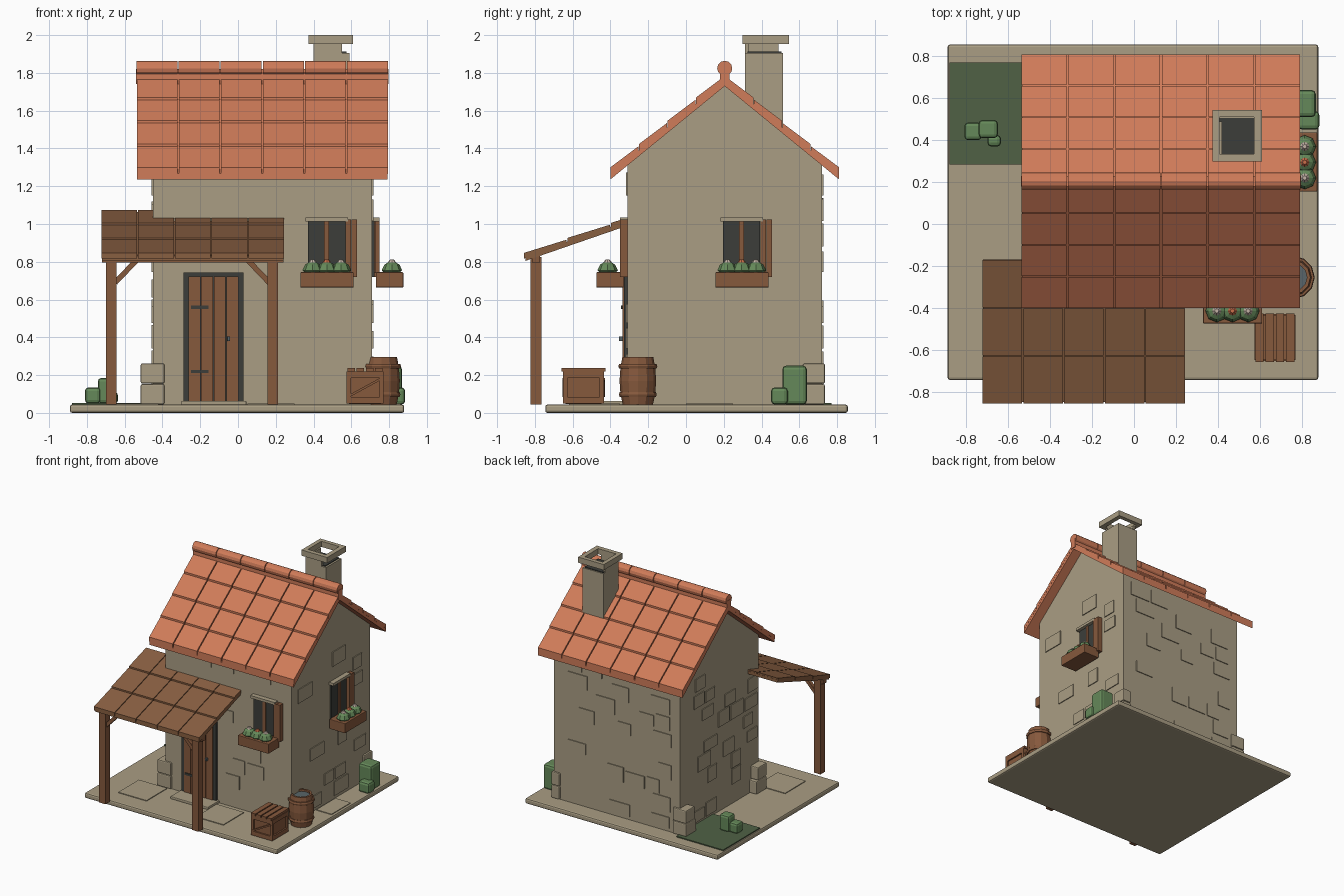
import bpy, bmesh, math, random
from mathutils import Vector, Matrix

if "Cube" in bpy.data.objects:
    bpy.data.objects.remove(bpy.data.objects["Cube"])

random.seed(4)

def material(name, r, g, b):
    m = bpy.data.materials.new(name)
    m.diffuse_color = (r, g, b, 1)
    m.use_nodes = True
    m.node_tree.nodes["Principled BSDF"].inputs["Base Color"].default_value = m.diffuse_color
    return m

STONE = material("stone", 0.40, 0.34, 0.23)
TILE = material("clay tile", 0.63, 0.20, 0.10)
WOOD = material("wood", 0.24, 0.10, 0.046)
PLANK = material("porch plank", 0.25, 0.115, 0.053)
DARK = material("dark iron", 0.045, 0.048, 0.042)
LEAF = material("leaf green", 0.13, 0.25, 0.10)
GRASS = material("grass", 0.08, 0.12, 0.06)
RED = material("red petal", 0.60, 0.16, 0.07)
PALE = material("pale petal", 0.55, 0.45, 0.38)
WATER = material("slate water", 0.10, 0.13, 0.14)

def finish(bm, name, mat, bevel=0.0, smooth=False):
    bmesh.ops.recalc_face_normals(bm, faces=bm.faces)
    me = bpy.data.meshes.new(name)
    bm.to_mesh(me)
    bm.free()
    me.materials.append(mat)
    ob = bpy.data.objects.new(name, me)
    bpy.context.collection.objects.link(ob)
    if bevel:
        mod = ob.modifiers.new("bevel", 'BEVEL')
        mod.width, mod.segments, mod.limit_method = bevel, 2, 'ANGLE'
    if smooth:
        for p in me.polygons:
            p.use_smooth = True
    return ob

def prism(bm, pts, x0, x1):
    """Extrude a y-z profile along x."""
    a = [bm.verts.new((x0, y, z)) for y, z in pts]
    b = [bm.verts.new((x1, y, z)) for y, z in pts]
    n = len(pts)
    bm.faces.new(a)
    bm.faces.new(b[::-1])
    for i in range(n):
        bm.faces.new((a[i], b[i], b[(i + 1) % n], a[(i + 1) % n]))

def boxes(name, mat, items, bevel=0.0):
    """One object from boxes given as x0, x1, y0, y1, z0, z1."""
    bm = bmesh.new()
    for x0, x1, y0, y1, z0, z1 in items:
        prism(bm, [(y0, z0), (y1, z0), (y1, z1), (y0, z1)], x0, x1)
    return finish(bm, name, mat, bevel)

def strut(name, mat, p, q, w, d):
    """Square bar from p to q."""
    p, q = Vector(p), Vector(q)
    v = q - p
    rot = v.to_track_quat('Z', 'Y').to_matrix().to_4x4()
    bm = bmesh.new()
    bmesh.ops.create_cube(bm, size=1, matrix=Matrix.Translation((p + q) / 2) @ rot
                          @ Matrix.Diagonal((w, d, v.length, 1)))
    return finish(bm, name, mat)

def lathe(name, mat, prof, cx, cy, n=16, smooth=False):
    bm = bmesh.new()
    rings = [[bm.verts.new((cx + r * math.cos(2 * math.pi * i / n),
                            cy + r * math.sin(2 * math.pi * i / n), z))
              for i in range(n)] for r, z in prof]
    for a, b in zip(rings, rings[1:]):
        for i in range(n):
            bm.faces.new((a[i], a[(i + 1) % n], b[(i + 1) % n], b[i]))
    bm.faces.new(rings[0])
    bm.faces.new(rings[-1])
    return finish(bm, name, mat, smooth=smooth)

# Ground
boxes("ground_slab", STONE, [(-0.89, 0.88, -0.745, 0.857, 0, 0.044)], 0.012)
boxes("pavers", STONE, [(-0.68, -0.42, -0.60, -0.33, 0.04, 0.05),
                        (0.05, 0.30, -0.62, -0.35, 0.04, 0.05),
                        (0.72, 0.86, 0.0, 0.25, 0.04, 0.05)])
boxes("door_step", STONE, [(-0.30, 0.045, -0.46, -0.30, 0.04, 0.064)], 0.006)
boxes("grass_patch", GRASS, [(-0.88, -0.45, 0.285, 0.77, 0.04, 0.052)])

# House body and gable
YF, YB, XL, XR, YM = -0.31, 0.72, -0.45, 0.71, 0.205
K = 0.816
boxes("walls", STONE, [(XL, XR, YF, YB, 0.04, 1.31)])
bm = bmesh.new()
prism(bm, [(YF, 1.31), (YB, 1.31), (YM, 1.31 + K * (YM - YF))], XL, XR)
finish(bm, "gable", STONE)

# Raised wall stones, scattered in courses and kept clear of openings
def clear(u, w, z, h, holes):
    return all(u + w < a or u > b or z + h < c or z > d for a, b, c, d in holes)

T = 0.007
walls = [(XL, XR, [(-0.32, 0.06, 0, 0.77), (0.31, 0.66, 0.6, 1.06)],
          lambda a, b: (a, b, YF - T, YF)),
         (XL, XR, [], lambda a, b: (a, b, YB, YB + T)),
         (YF, YB, [(0.13, 0.48, 0.6, 1.06)], lambda a, b: (XR, XR + T, a, b)),
         (YF, YB, [], lambda a, b: (XL - T, XL, a, b))]
stones = []
for lo, hi, holes, place in walls:
    for row in range(9):
        u, z = lo + random.uniform(0.01, 0.1), 0.07 + row * 0.135
        while u < hi - 0.2:
            w, h = random.uniform(0.11, 0.19), random.uniform(0.09, 0.125)
            if random.random() < 0.4 and clear(u, w, z, h, holes):
                stones.append(place(u, u + w) + (z, z + h))
            u += w + 0.02
boxes("wall_stones", STONE, stones)

# Corner stones at the foot of three corners
quoins = []
for sx, sy in ((-1, -1), (-1, 1), (1, 1)):
    cx, cy = (XL if sx < 0 else XR), (YF if sy < 0 else YB)
    for i, (a, b) in enumerate(((0.12, 0.06), (0.10, 0.06))):
        ox = 0.065 if sx < 0 else 0.015
        xs, ys = sorted((cx + sx * ox, cx - sx * b)), sorted((cy + sy * 0.015, cy - sy * a))
        quoins.append((*xs, *ys, 0.045 + i * 0.11, 0.152 + i * 0.11))
boxes("corner_stones", STONE, quoins, 0.008)

# Tiled roof: underlay, stepped tiles on both slopes, ridge
X0, X1, RUN = -0.54, 0.797, 0.605
def under(d):                      # underside height at distance d from the ridge
    return 1.73 - K * d
bm = bmesh.new()
prism(bm, [(YM - RUN, under(RUN)), (YM, under(0)), (YM + RUN, under(RUN)),
           (YM + RUN, under(RUN) + 0.03), (YM, under(0) + 0.03),
           (YM - RUN, under(RUN) + 0.03)], X0 + 0.005, X1 - 0.005)
finish(bm, "roof_underlay", TILE)
bm = bmesh.new()
step = (X1 - X0) / 6
for side in (-1, 1):
    for r in range(4):
        d1, d0 = RUN * (1 - r / 4), RUN * (1 - (r + 1) / 4) + 0.004
        prof = [(YM + side * d1, under(d1) + 0.028), (YM + side * d0, under(d0) + 0.028),
                (YM + side * d0, under(d0) + 0.054), (YM + side * d1, under(d1) + 0.064)]
        for c in range(6):
            prism(bm, prof, X0 + c * step + 0.004, X0 + (c + 1) * step - 0.004)
finish(bm, "roof_tiles", TILE)
bm = bmesh.new()
for c in range(6):
    prism(bm, [(YM + 0.04 * math.cos(a * math.pi / 6), 1.824 + 0.04 * math.sin(a * math.pi / 6))
               for a in range(12)], X0 + c * step + 0.003, X0 + (c + 1) * step - 0.003)
prism(bm, [(YM - 0.025, 1.74), (YM + 0.025, 1.74), (YM + 0.025, 1.82), (YM - 0.025, 1.82)], X0, X1)
finish(bm, "ridge_tiles", TILE)

# Chimney
boxes("chimney_shaft", STONE, [(0.40, 0.59, 0.313, 0.513, 1.44, 1.905),
                               (0.40, 0.55, 0.313, 0.333, 1.90, 1.955),
                               (0.40, 0.42, 0.333, 0.49, 1.90, 1.955)])
boxes("chimney_flue", DARK, [(0.407, 0.575, 0.325, 0.505, 1.90, 1.912)])
boxes("chimney_cap", STONE, [(0.374, 0.408, 0.298, 0.545, 1.953, 2.0),
                             (0.572, 0.61, 0.298, 0.545, 1.953, 2.0),
                             (0.408, 0.572, 0.298, 0.335, 1.953, 2.0),
                             (0.408, 0.572, 0.511, 0.545, 1.953, 2.0)])

# Porch roof, posts and braces
def porch(y):
    return 0.847 + 0.345 * (y + 0.858)
bm = bmesh.new()
prism(bm, [(y, porch(y) - o) for y, o in ((-0.85, 0.045), (-0.17, 0.045), (-0.17, 0.02),
                                          (-0.85, 0.02))], -0.72, 0.24)
for r in range(3):
    a, b = -0.858 + r * 0.23, -0.858 + (r + 1) * 0.23 - 0.005
    for c in range(5):
        x = -0.726 + c * 0.1945
        prism(bm, [(a, porch(a) - 0.03), (b, porch(b) - 0.03), (b, porch(b) - 0.008),
                   (a, porch(a))], x + 0.003, x + 0.1915)
finish(bm, "porch_roof", PLANK)
boxes("porch_posts", WOOD, [(-0.70, -0.642, -0.822, -0.765, 0.044, 0.825),
                            (0.155, 0.213, -0.822, -0.765, 0.044, 0.825)])
boxes("porch_beam", WOOD, [(-0.72, 0.24, -0.815, -0.772, 0.795, 0.83)])
for x, s in ((-0.65, 1), (0.165, -1)):
    strut("porch_brace", WOOD, (x, -0.793, 0.69), (x + s * 0.11, -0.793, 0.805), 0.028, 0.028)

# Door
boxes("door_frame", DARK, [(-0.288, 0.028, -0.328, -0.30, 0.05, 0.742)])
boxes("door_planks", WOOD, [(-0.262 + i * 0.067, -0.199 + i * 0.067, -0.336, -0.32, 0.062, 0.722)
                            for i in range(4)])
boxes("door_hinges", DARK, [(-0.25, -0.155, -0.343, -0.33, z, z + 0.018) for z in (0.55, 0.21)])
boxes("door_handle", WATER, [(-0.058, -0.042, -0.355, -0.33, 0.38, 0.405)], 0.004)

# Windows with lintel, shutter and flower box; u runs along the wall, d outward
def window(tag, place):
    def put(name, mat, items, bevel=0.0):
        boxes(tag + name, mat, [place(*i[:4]) + i[4:] for i in items], bevel)
    put("_pane", DARK, [(-0.10, 0.098, -0.01, 0.012, 0.72, 1.015)])
    put("_mullion", WOOD, [(-0.014, 0.012, 0, 0.02, 0.74, 1.012)])
    put("_lintel", STONE, [(-0.112, 0.112, -0.01, 0.04, 1.013, 1.035)])
    put("_shutter", WOOD, [(0.10, 0.128, 0, 0.04, 0.72, 1.025), (0.131, 0.16, 0, 0.04, 0.72, 1.025)])
    put("_flower_box", WOOD, [(-0.14, 0.142, 0.02, 0.165, 0.664, 0.745)], 0.004)
    for i, u in enumerate((-0.075, 0, 0.075)):
        x0, _, y0, _ = place(u, u, 0.105, 0.105)
        lathe(tag + "_plant", LEAF, [(0.03, 0.73), (0.054, 0.755), (0.04, 0.785), (0.015, 0.80)],
              x0, y0, 8)
        lathe(tag + "_blossom", RED if i == 1 else PALE,
              [(0.012, 0.785), (0.022, 0.797), (0.010, 0.812)], x0, y0, 8)

window("front_window", lambda a, b, c, d: (0.47 + a, 0.47 + b, YF - d, YF - c))
window("side_window", lambda a, b, c, d: (XR + c, XR + d, 0.295 + a, 0.295 + b))

# Barrel
BX, BY = 0.76, -0.255
lathe("barrel", WOOD, [(0.08, 0.044), (0.092, 0.10), (0.097, 0.17), (0.092, 0.24), (0.082, 0.295),
                       (0.066, 0.295), (0.066, 0.27)], BX, BY, 12)
for z, r in ((0.085, 0.096), (0.235, 0.099)):
    lathe("barrel_hoop", WOOD, [(r, z), (r + 0.004, z + 0.012), (r, z + 0.025)], BX, BY, 12)
lathe("barrel_water", WATER, [(0.066, 0.268), (0.066, 0.28)], BX, BY, 12)

# Crate with slats and a diagonal on each long side
CX0, CX1, CY0, CY1 = 0.575, 0.77, -0.65, -0.435
boxes("crate_core", WOOD, [(CX0 + 0.012, CX1 - 0.012, CY0 + 0.012, CY1 - 0.012, 0.046, 0.215)])
boxes("crate_rails", WOOD, [(CX0, CX1, CY0, CY1, 0.05, 0.085), (CX0, CX1, CY0, CY1, 0.185, 0.22)])
boxes("crate_slats", WOOD, [(CX0 + 0.004 + i * 0.049, CX0 + 0.044 + i * 0.049, CY0 - 0.008,
                             CY1 + 0.008, 0.22, 0.238) for i in range(4)])
for y in (CY0 + 0.006, CY1 - 0.006):
    strut("crate_diagonal", WOOD, (CX0 + 0.015, y, 0.09), (CX1 - 0.015, y, 0.18), 0.022, 0.012)
boxes("crate_corners", WOOD, [(x, x + 0.022, y, y + 0.022, 0.05, 0.22)
                              for x in (CX0, CX1 - 0.022) for y in (CY0, CY1 - 0.022)])

# Rounded shrubs
boxes("right_shrubs", LEAF, [(0.745, 0.868, 0.51, 0.64, 0.044, 0.25),
                             (0.785, 0.885, 0.45, 0.54, 0.044, 0.135)], 0.02)
boxes("left_shrubs", LEAF, [(-0.81, -0.728, 0.40, 0.485, 0.05, 0.135),
                            (-0.742, -0.65, 0.41, 0.497, 0.05, 0.185),
                            (-0.70, -0.635, 0.37, 0.425, 0.05, 0.11)], 0.018)
